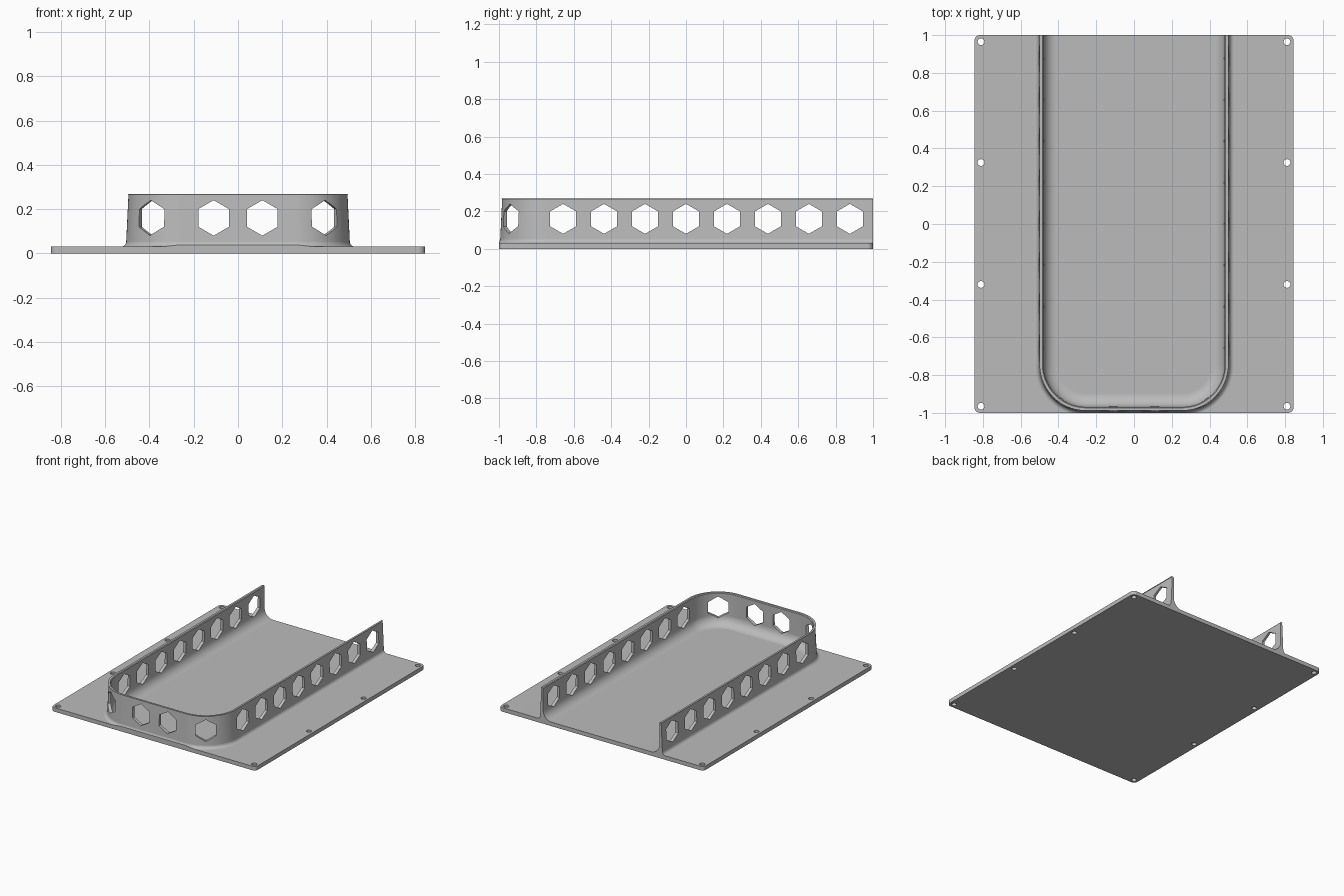
import bpy, bmesh, math
from math import sin, cos, pi, radians
from mathutils import Matrix, Vector

if "Cube" in bpy.data.objects:
    bpy.data.objects.remove(bpy.data.objects["Cube"])

grey = bpy.data.materials.new("mid grey")
grey.diffuse_color = (0.5, 0.5, 0.5, 1)
grey.use_nodes = True
grey.node_tree.nodes["Principled BSDF"].inputs["Base Color"].default_value = grey.diffuse_color

HALF_W, HALF_L, PLATE = 0.845, 1.0, 0.03          # base plate
WALL_X, WALL_Y, CORNER = 0.505, -0.993, 0.25      # outer line of the U wall
THICK, TOP, FIL_IN, FIL_OUT = 0.025, 0.268, 0.07, 0.025
CX, CY = WALL_X - CORNER, WALL_Y + CORNER


def make(name, bm):
    bmesh.ops.recalc_face_normals(bm, faces=bm.faces)
    me = bpy.data.meshes.new(name)
    bm.to_mesh(me)
    bm.free()
    me.materials.append(grey)
    ob = bpy.data.objects.new(name, me)
    bpy.context.collection.objects.link(ob)
    return ob


def prism(bm, pts, z0, z1, mat=Matrix()):
    lo = [bm.verts.new(mat @ Vector((x, y, z0))) for x, y in pts]
    hi = [bm.verts.new(mat @ Vector((x, y, z1))) for x, y in pts]
    bm.faces.new(lo[::-1])
    bm.faces.new(hi)
    n = len(pts)
    for i in range(n):
        j = (i + 1) % n
        bm.faces.new((lo[i], lo[j], hi[j], hi[i]))


def arc(cx, cy, r, a0, a1, n):
    return [(cx + r * cos(radians(a0 + (a1 - a0) * i / n)),
             cy + r * sin(radians(a0 + (a1 - a0) * i / n))) for i in range(n + 1)]


def boolean(ob, other, op):
    mod = ob.modifiers.new(op.lower(), 'BOOLEAN')
    mod.operation, mod.object, mod.solver = op, other, 'EXACT'
    bpy.context.view_layer.objects.active = ob
    bpy.ops.object.modifier_apply(modifier=mod.name)
    bpy.data.objects.remove(other)


# base plate, oversized until it is trimmed
bm = bmesh.new()
prism(bm, [(-1, -1.2), (1, -1.2), (1, 1.2), (-1, 1.2)], 0, PLATE)
tray = make("base_plate_with_wall", bm)

# U-shaped wall: filleted section (outward offset, height) swept round the path
section = arc(FIL_OUT, PLATE + FIL_OUT, FIL_OUT, 270, 180, 8)
section += arc(-0.005, TOP - 0.005, 0.005, 180, 90, 3)
section += arc(-THICK + 0.005, TOP - 0.005, 0.005, 90, 0, 3)[0:1]
section += [(-THICK, TOP - 0.005)]
section += arc(-THICK - FIL_IN, PLATE + FIL_IN, FIL_IN, 0, -90, 10)
section += [(-THICK - FIL_IN, 0.015), (FIL_OUT, 0.015)]

path = [(-CX, 1.1, 180)]
path += [(-CX, CY, 180 + 90 * i / 24) for i in range(25)]
path += [(CX, CY, 270 + 90 * i / 24) for i in range(25)]
path += [(CX, 1.1, 360)]
bm = bmesh.new()
rings = []
for x, y, a in path:
    c, s = cos(radians(a)), sin(radians(a))
    rings.append([bm.verts.new((x + c * (CORNER + o), y + s * (CORNER + o), z))
                  for o, z in section])
n = len(section)
for r0, r1 in zip(rings, rings[1:]):
    for i in range(n):
        j = (i + 1) % n
        bm.faces.new((r0[i], r0[j], r1[j], r1[i]))
bm.faces.new(rings[0])
bm.faces.new(rings[-1][::-1])
boolean(tray, make("wall", bm), 'UNION')

# trim to the rounded outline
R = 0.03
outline = []
for k, (sx, sy) in enumerate([(1, 1), (-1, 1), (-1, -1), (1, -1)]):
    outline += arc(sx * (HALF_W - R), sy * (HALF_L - R), R, 90 * k, 90 * k + 90, 6)
bm = bmesh.new()
prism(bm, outline, -0.1, 0.5)
boolean(tray, make("outline", bm), 'INTERSECT')

# hexagonal wall openings and round screw holes
bm = bmesh.new()
hexagon = [(0.08 * cos(radians(60 * i)), 0.08 * sin(radians(60 * i))) for i in range(6)]


def hex_hole(x, y, angle):
    turn = Matrix.Rotation(radians(angle), 4, 'Z') @ Matrix.Rotation(pi / 2, 4, 'Y')
    prism(bm, hexagon, -0.05, 0.05, Matrix.Translation((x, y, 0.16)) @ turn)


mid = CORNER - THICK / 2
for s in (-1, 1):
    for i in range(8):
        hex_hole(s * (CX + mid), -0.657 + 0.219 * i, 0)
    hex_hole(s * 0.11, CY - mid, 90)
    a = 270 + s * 35
    hex_hole(s * CX + mid * cos(radians(a)), CY + mid * sin(radians(a)), a)
    for y in (-0.965, -0.32, 0.325, 0.965):
        prism(bm, arc(s * 0.81, y, 0.018, 0, 345, 23), -0.1, 0.1)
boolean(tray, make("holes", bm), 'DIFFERENCE')

# smooth fillets, sharp edges elsewhere
bpy.ops.object.select_all(action='DESELECT')
tray.select_set(True)
bpy.context.view_layer.objects.active = tray
bpy.ops.object.shade_smooth_by_angle(angle=radians(30))
weighted = tray.modifiers.new("weighted_normals", 'WEIGHTED_NORMAL')
weighted.keep_sharp = True
